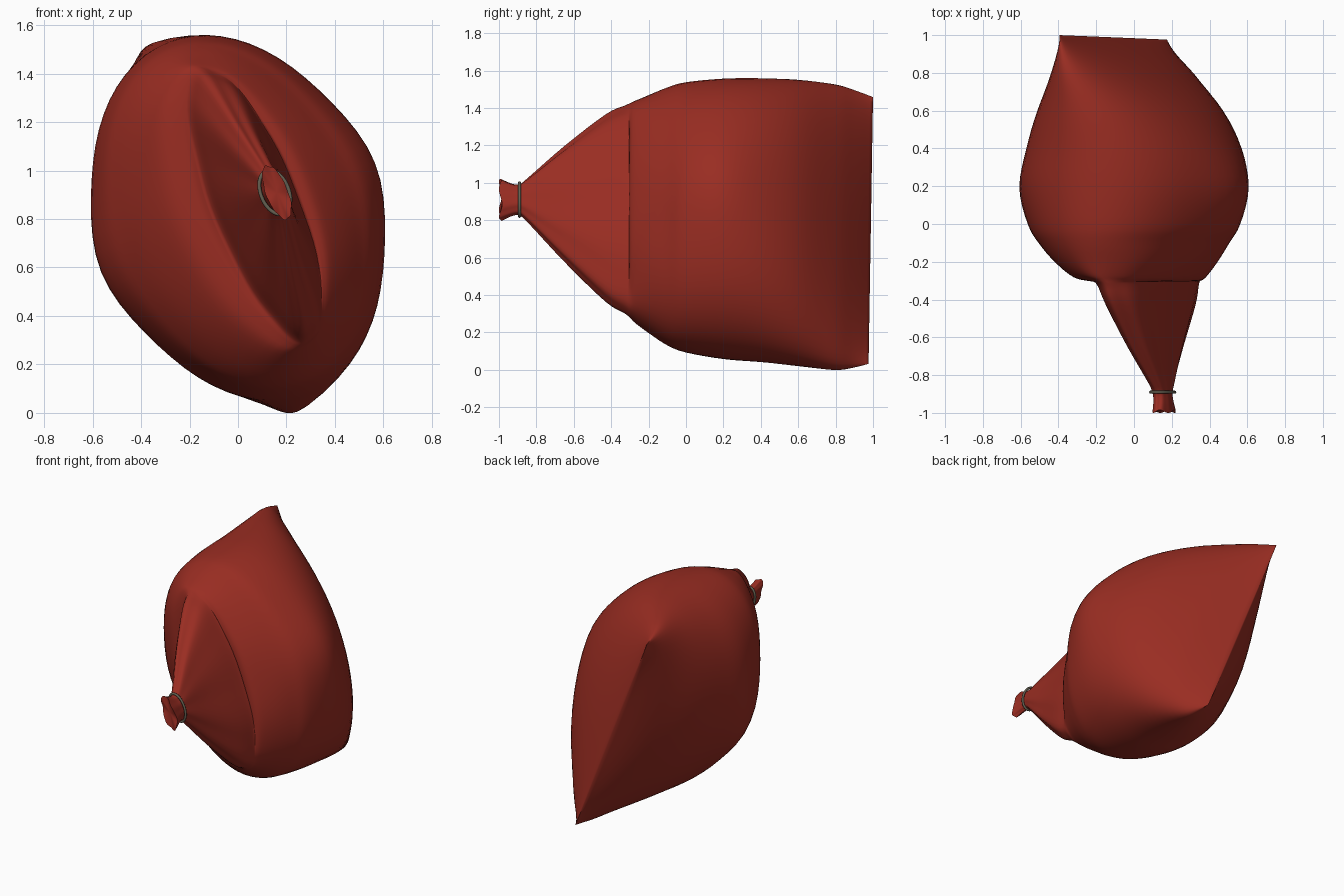
import bpy, bmesh, math
from mathutils import Vector

if "Cube" in bpy.data.objects:
    bpy.data.objects.remove(bpy.data.objects["Cube"])

TILT = math.radians(21.8)   # long axis of the sack leans toward -x at the top
SEG = 64


def material(name, rgb):
    m = bpy.data.materials.new(name)
    m.diffuse_color = (*rgb, 1)
    m.use_nodes = True
    m.node_tree.nodes["Principled BSDF"].inputs["Base Color"].default_value = m.diffuse_color
    return m


red = material("red cloth", (0.32, 0.026, 0.016))
cord = material("grey cord", (0.13, 0.12, 0.085))


def oval(y, cx, cz, a, b, t):
    """Point on an oval with half-length a and half-width b, leaning by TILT."""
    u, v = a * math.cos(t), b * math.sin(t)
    return Vector((cx - u * math.sin(TILT) + v * math.cos(TILT), y,
                   cz + u * math.cos(TILT) + v * math.sin(TILT)))


# y, centre x, centre z, half length, half width, y shift of the sides, pleat depth
SECTIONS = [
    (0.988, -0.11, 0.745, 0.768, 0.004, 0, 0),
    (0.90, -0.09, 0.752, 0.797, 0.125, 0, 0),
    (0.79, -0.06, 0.763, 0.817, 0.25, 0, 0),
    (0.60, -0.02, 0.785, 0.807, 0.42, 0, 0),
    (0.40, 0.0, 0.80, 0.79, 0.525, 0, 0),
    (0.20, 0.0, 0.807, 0.775, 0.565, 0, 0),
    (0.00, 0.0, 0.815, 0.75, 0.52, 0, 0),
    (-0.10, 0.0, 0.82, 0.72, 0.46, 0, 0.0),
    (-0.20, 0.01, 0.835, 0.668, 0.38, 0, 0.005),
    (-0.27, 0.03, 0.848, 0.63, 0.28, -0.02, 0.01),
    (-0.30, 0.06, 0.855, 0.61, 0.20, -0.005, 0.015),
    (-0.33, 0.075, 0.86, 0.59, 0.17, 0.03, 0.02),
    (-0.43, 0.09, 0.868, 0.53, 0.14, 0.0, 0.03),
    (-0.65, 0.115, 0.89, 0.325, 0.09, 0, 0.045),
    (-0.84, 0.145, 0.908, 0.13, 0.052, 0, 0.05),
    (-0.89, 0.15, 0.91, 0.088, 0.045, 0, 0.04),
    (-0.93, 0.155, 0.91, 0.090, 0.042, 0, 0.04),
    (-0.992, 0.16, 0.91, 0.118, 0.045, 0, 0.04),
]


def smooth_rows(rows, steps):
    """Catmull-Rom through the section parameters."""
    out = []
    for i in range(len(rows) - 1):
        p0, p1 = rows[max(i - 1, 0)], rows[i]
        p2, p3 = rows[i + 1], rows[min(i + 2, len(rows) - 1)]
        for k in range(steps):
            s = k / steps
            out.append([0.5 * (2 * b + (c - a) * s + (2 * a - 5 * b + 4 * c - d) * s * s
                               + (3 * b - a - 3 * c + d) * s ** 3)
                        for a, b, c, d in zip(p0, p1, p2, p3)])
    return out + [list(rows[-1])]


# sack: ovals lofted from the flat back seam to the open tied mouth
bm = bmesh.new()
rings = []
for y, cx, cz, a, b, dy, pleat in smooth_rows(SECTIONS, 4):
    ring = []
    ridge = 0.085 * math.exp(-((y - 0.12) / 0.25) ** 2)   # side fold of the cloth
    for i in range(SEG):
        t = 2 * math.pi * i / SEG
        f = 1 + pleat * (0.6 * math.cos(9 * t + 0.5) + 0.4 * math.cos(5 * t + 2))
        side = 1 + ridge * abs(math.sin(t)) ** 14
        p = oval(y, cx, cz, a * f, max(b, 0.004) * f * side, t)
        p.y += dy * math.sin(t) ** 2
        if y > 0.79:                        # seam leans slightly back at the top
            p.y += 0.012 * math.cos(t) * (y - 0.79) / 0.2
        if y < -0.94:                       # wavy mouth edge
            p.y += 0.008 * math.sin(4 * t) * (-0.94 - y) / 0.05
        ring.append(bm.verts.new(p))
    rings.append(ring)
for r0, r1 in zip(rings, rings[1:]):
    for i in range(SEG):
        j = (i + 1) % SEG
        bm.faces.new((r0[i], r0[j], r1[j], r1[i]))
bm.faces.new(rings[0])                      # thin seam strip
tip = bm.verts.new((0.16, -0.98, 0.91))     # gathered cloth in the mouth
for i in range(SEG):
    bm.faces.new((rings[-1][i], rings[-1][(i + 1) % SEG], tip))
bmesh.ops.recalc_face_normals(bm, faces=bm.faces)
mesh = bpy.data.meshes.new("sack")
bm.to_mesh(mesh)
bm.free()
sack = bpy.data.objects.new("sack", mesh)
bpy.context.collection.objects.link(sack)
mesh.materials.append(red)
sack.select_set(True)
bpy.context.view_layer.objects.active = sack
bpy.ops.object.shade_smooth_by_angle(angle=math.radians(60))

# cord tied round the neck
curve = bpy.data.curves.new("neck_cord", "CURVE")
curve.dimensions = "3D"
curve.bevel_depth = 0.008
curve.bevel_resolution = 2
spline = curve.splines.new("POLY")
spline.points.add(39)
for i, pt in enumerate(spline.points):
    pt.co = (*oval(-0.89, 0.152, 0.91, 0.095, 0.058, 2 * math.pi * i / 40), 1)
spline.use_cyclic_u = True
curve.materials.append(cord)
bpy.context.collection.objects.link(bpy.data.objects.new("neck_cord", curve))
